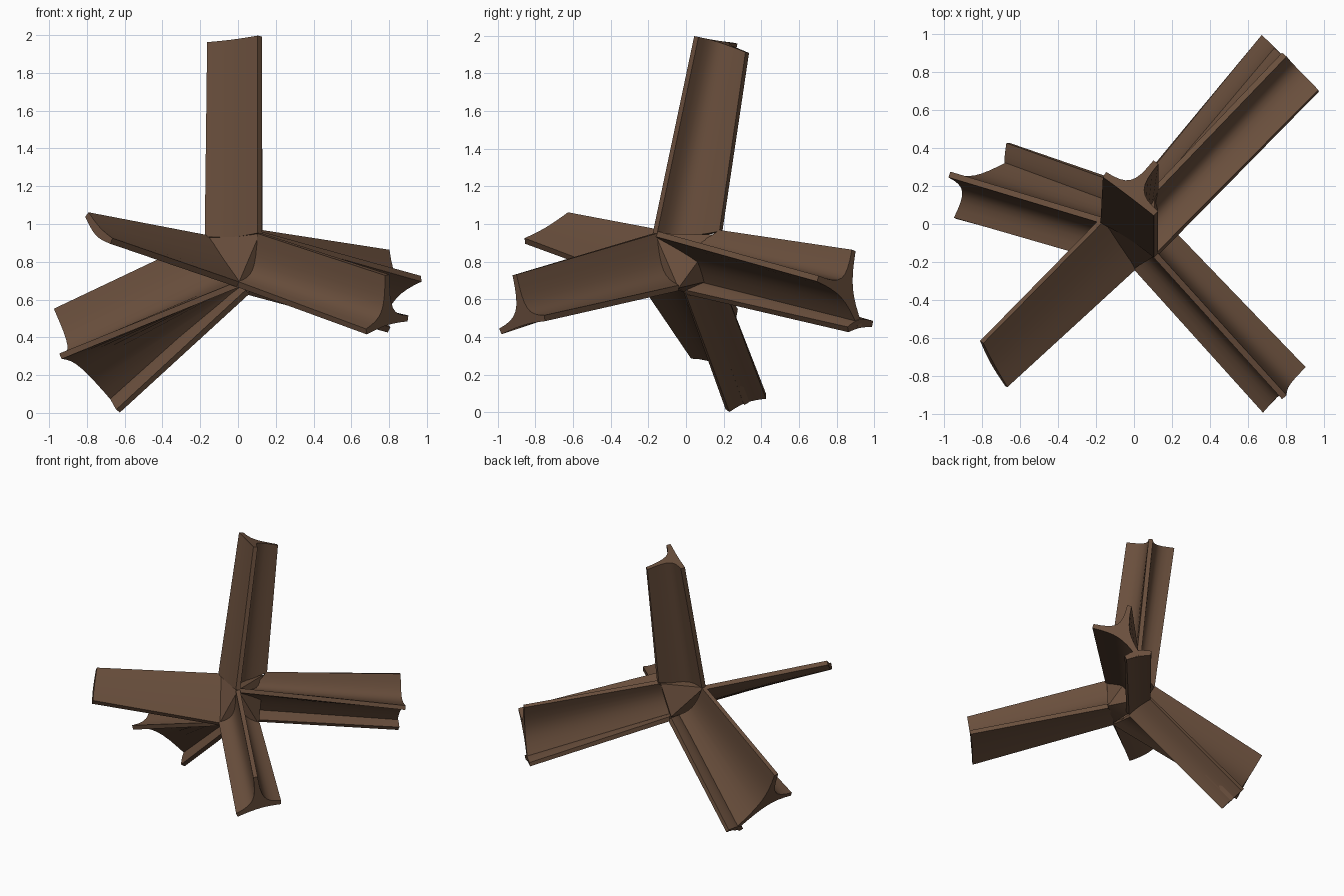
import bpy, bmesh, math
from mathutils import Vector as V
from mathutils.geometry import interpolate_bezier

cube = bpy.data.objects.get("Cube")
if cube:
    bpy.data.objects.remove(cube)

rust = bpy.data.materials.new("rusty_brown")
rust.use_nodes = True
COLOUR = (0.143, 0.078, 0.046, 1)
rust.diffuse_color = COLOUR
bsdf = rust.node_tree.nodes["Principled BSDF"]
bsdf.inputs["Base Color"].default_value = COLOUR
bsdf.inputs["Roughness"].default_value = 0.8

EDGE = 0.016   # half thickness at the flange edge


def finish(name, bm):
    bmesh.ops.recalc_face_normals(bm, faces=bm.faces)
    mesh = bpy.data.meshes.new(name)
    bm.to_mesh(mesh)
    bm.free()
    mesh.materials.append(rust)
    ob = bpy.data.objects.new(name, mesh)
    bpy.context.collection.objects.link(ob)
    bpy.ops.object.select_all(action='DESELECT')
    ob.select_set(True)
    bpy.context.view_layer.objects.active = ob
    bpy.ops.object.shade_smooth_by_angle(angle=math.radians(40))


def section(core, edges, axis, depth):
    """Star outline: thin flanges joined by curved valleys that sink to the core."""
    points = []
    sides = [axis.cross(e - core).normalized() * EDGE for e in edges]
    for i, edge in enumerate(edges):
        j = (i + 1) % len(edges)
        start, end = edge + sides[i], edges[j] - sides[j]
        inner = core + (sides[i] - sides[j]) * 0.9
        points += interpolate_bezier(start, start.lerp(inner, depth),
                                     end.lerp(inner, depth), end, 9)
    return points


def beam(name, root_core, tip_core, flanges, depth=0.85):
    """Loft a flanged beam; flanges are (root edge, tip edge) pairs."""
    a, b = V(root_core), V(tip_core)
    axis = (b - a).normalized()
    u = axis.orthogonal().normalized()
    w = axis.cross(u)

    def turn(pair):
        d = V(pair[1]) - b
        return math.atan2(d.dot(w), d.dot(u))

    flanges = sorted(flanges, key=turn)
    bm = bmesh.new()
    rings = [[bm.verts.new(p)
              for p in section(c, [V(f[k]) for f in flanges], axis, depth)]
             for k, c in enumerate((a, b))]
    n = len(rings[0])
    for i in range(n):
        j = (i + 1) % n
        bm.faces.new((rings[0][i], rings[0][j], rings[1][j], rings[1][i]))
    for ring in rings:
        bm.faces.new(ring)
    finish(name, bm)


def footed_beam(name, root_core, tip_core, flanges, foot):
    """Beam whose last flange ends in a narrow cross plate, the foot."""
    middle = [(V(foot[0][k]) + V(foot[1][k])) / 2 for k in (0, 1)]
    beam(name, root_core, tip_core, flanges + [middle])
    # dish the foot slightly towards the web
    dished = [m.lerp(V(c), 0.12) for m, c in zip(middle, (root_core, tip_core))]
    beam(name + "_foot", dished[0], dished[1], foot)


# Hub corners where the flanges of neighbouring beams meet
LEFT = (0.115, -0.165, 0.95)
RIGHT = (-0.17, 0.02, 0.93)
BACK = (0.115, 0.185, 0.96)
FRONT = (0.0, -0.235, 0.68)
LOW_LEFT = (0.21, -0.04, 0.66)
LOW_BACK = (0.01, 0.19, 0.7)
UNDER = (0.05, -0.01, 0.64)

beam("upright_beam", (-0.01, -0.05, 0.92), (-0.01, 0.17, 1.97),
     [(LEFT, (0.115, 0.055, 1.995)), (RIGHT, (-0.155, 0.26, 1.96)),
      (BACK, (0.115, 0.325, 1.91))])
footed_beam("back_left_beam", (0.09, 0.03, 0.84), (0.82, 0.85, 0.65),
            [(LEFT, (0.97, 0.7, 0.71)), (BACK, (0.79, 0.89, 0.86))],
            [(LOW_BACK, (0.67, 0.99, 0.47)), (UNDER, (0.8, 0.86, 0.44))])
beam("front_left_beam", (0.09, -0.13, 0.71), (0.79, -0.86, 0.5),
     [(LEFT, (0.79, -0.91, 0.73)), (FRONT, (0.68, -0.985, 0.43)),
      (LOW_LEFT, (0.9, -0.75, 0.5))])
beam("front_right_beam", (-0.08, -0.1, 0.78), (-0.745, -0.74, 0.95),
     [(RIGHT, (-0.8, -0.62, 1.05)), (FRONT, (-0.67, -0.855, 0.91))])
footed_beam("low_right_beam", (-0.06, -0.03, 0.7), (-0.86, 0.2, 0.3),
            [(RIGHT, (-0.97, 0.26, 0.55)), (FRONT, (-0.94, 0.03, 0.3))],
            [(LOW_BACK, (-0.66, 0.425, 0.085)), (UNDER, (-0.635, 0.22, 0.01))])

# Welded joint that fills the middle
bm = bmesh.new()
for p in (LEFT, RIGHT, FRONT, LOW_LEFT, LOW_BACK, UNDER, BACK):
    bm.verts.new(V((0.02, -0.01, 0.79)).lerp(V(p), 1.0 if p[1] < 0.1 else 0.9))
bmesh.ops.convex_hull(bm, input=bm.verts)
finish("welded_joint", bm)
